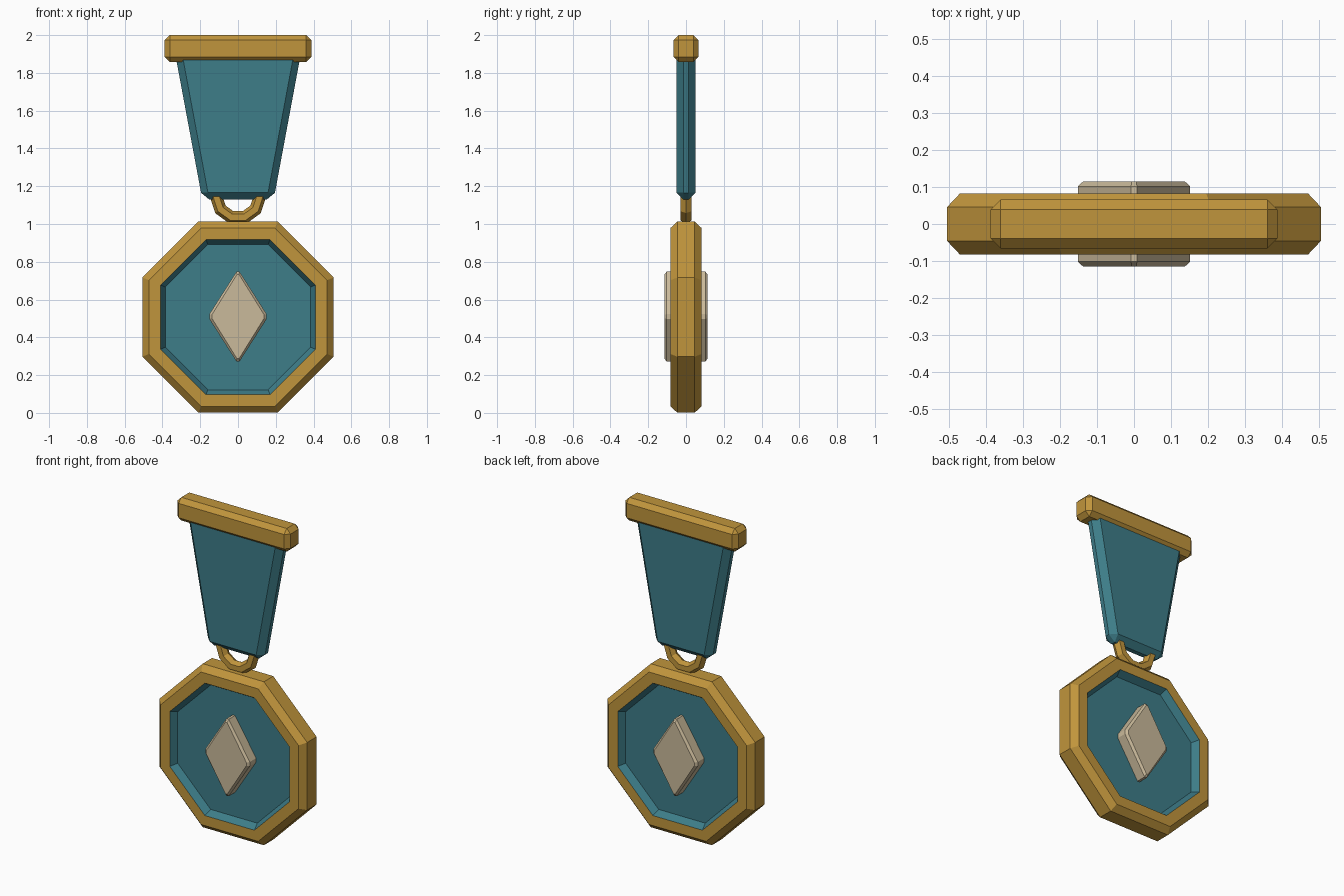
import bpy
import bmesh
import math

cube = bpy.data.objects.get("Cube")
if cube:
    bpy.data.objects.remove(cube, do_unlink=True)


def material(name, colour):
    mat = bpy.data.materials.new(name)
    mat.use_nodes = True
    mat.diffuse_color = colour
    mat.node_tree.nodes["Principled BSDF"].inputs["Base Color"].default_value = colour
    return mat


GOLD = material("gold", (0.53, 0.30, 0.045, 1))
TEAL = material("teal", (0.047, 0.205, 0.25, 1))
IVORY = material("ivory", (0.59, 0.49, 0.325, 1))


def loft(name, loops, mats):
    """Join matching outlines of (x, z) points, each at its own y, and cap both ends."""
    bm = bmesh.new()
    rings = [[bm.verts.new((x, y, z)) for x, z in pts] for y, pts in loops]
    n = len(rings[0])
    for a, b in zip(rings, rings[1:]):
        for i in range(n):
            j = (i + 1) % n
            bm.faces.new((a[i], a[j], b[j], b[i]))
    bm.faces.new(rings[0])
    bm.faces.new(rings[-1])
    bmesh.ops.recalc_face_normals(bm, faces=bm.faces)
    mesh = bpy.data.meshes.new(name)
    bm.to_mesh(mesh)
    bm.free()
    for mat in mats:
        mesh.materials.append(mat)
    obj = bpy.data.objects.new(name, mesh)
    bpy.context.collection.objects.link(obj)
    return obj


def chamfer(obj, width):
    mod = obj.modifiers.new("chamfer", 'BEVEL')
    mod.width = width
    mod.segments = 1
    mod.limit_method = 'ANGLE'


def trapezoid(low, high, bottom, top):
    return [(-low, bottom), (low, bottom), (high, top), (-high, top)]


# Medal: octagonal gold rim with a sunken teal field on both sides
CENTRE = 0.507


def octagon(apothem):
    r = apothem / math.cos(math.pi / 8)
    angles = [math.pi / 8 + i * math.pi / 4 for i in range(8)]
    return [(r * math.cos(a), CENTRE + r * math.sin(a)) for a in angles]


half = [(0.04, 0.385), (0.082, 0.41), (0.082, 0.472), (0.046, 0.506)]
profile = [(-y, a) for y, a in half] + [(y, a) for y, a in reversed(half)]
medal = loft("medal", [(y, octagon(a)) for y, a in profile], [GOLD, TEAL])
for face in medal.data.polygons:
    if math.hypot(face.center.x, face.center.z - CENTRE) < 0.42:
        face.material_index = 1


# Gems: chamfered rhombus on each face, with slightly blunted tips
def rhombus(w, h, tip):
    k = tip * h / w
    corner = [(w, -k), (w, k), (tip, h), (-tip, h)]
    return [(x, CENTRE + 0.003 + z) for x, z in corner + [(-x, -z) for x, z in corner]]


for name, side in (("front_gem", -1), ("back_gem", 1)):
    loft(name, [(side * 0.03, rhombus(0.152, 0.238, 0.008)),
                (side * 0.102, rhombus(0.152, 0.238, 0.008)),
                (side * 0.115, rhombus(0.138, 0.222, 0.006))], [IVORY])

# Ribbon: tapered slab with wide chamfers
shape = trapezoid(0.189, 0.338, 1.13, 1.93)
chamfer(loft("ribbon", [(-0.05, shape), (0.05, shape)], [TEAL]), 0.036)

# Top bar
shape = trapezoid(0.388, 0.388, 1.857, 2.0)
chamfer(loft("top_bar", [(-0.066, shape), (0.066, shape)], [GOLD]), 0.027)

# Hanging ring: ten-sided, half hidden in the ribbon
bpy.ops.mesh.primitive_torus_add(
    location=(0, 0, 1.145), rotation=(math.pi / 2, 0, 0),
    major_segments=10, minor_segments=6, major_radius=0.115, minor_radius=0.034)
ring = bpy.context.object
ring.name = "hanging_ring"
ring.data.materials.append(GOLD)
for face in ring.data.polygons:
    face.use_smooth = False
